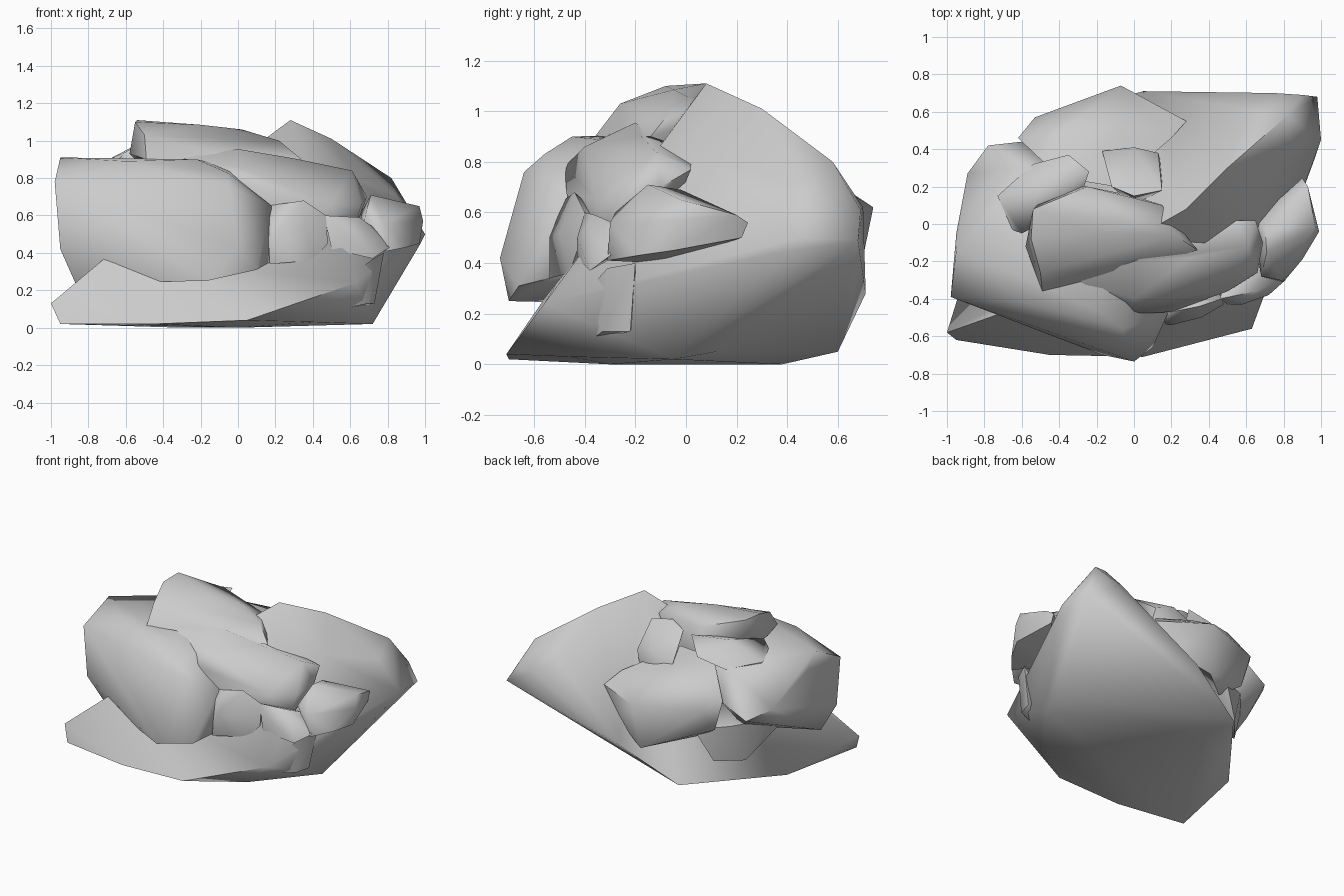
import bpy, bmesh, math


def rock(name, pts, angle=62):
    """One boulder: convex hull of a few corner points, smoothed except at hard edges."""
    bm = bmesh.new()
    for p in pts:
        bm.verts.new(p)
    res = bmesh.ops.convex_hull(bm, input=bm.verts[:])
    junk = [v for v in res["geom_interior"] + res["geom_unused"]
            if isinstance(v, bmesh.types.BMVert)]
    bmesh.ops.delete(bm, geom=list(set(junk)), context='VERTS')
    bmesh.ops.recalc_face_normals(bm, faces=bm.faces[:])
    me = bpy.data.meshes.new(name)
    bm.to_mesh(me)
    bm.free()
    ob = bpy.data.objects.new(name, me)
    bpy.context.collection.objects.link(ob)
    bpy.ops.object.select_all(action='DESELECT')
    ob.select_set(True)
    bpy.context.view_layer.objects.active = ob
    bpy.ops.object.shade_smooth_by_angle(angle=math.radians(angle))
    return ob


# Large sloping base: low lip in front, tall ridge running to the back right
rock("base_rock", [
    (-1, -.58, .13), (-.95, -.62, .02), (-.45, -.70, .02), (.05, -.71, .04),
    (.63, -.56, .24), (.40, -.46, .03), (.72, -.05, .02), (.70, .12, .05), (0, -.3, 0),
    (-.69, -.47, .39), (.28, .08, 1.11), (.50, .30, 1.01), (.82, .58, .80),
    (.62, .12, .80), (.84, .42, .71), (.62, .61, .72),
    (.90, .69, .61), (.98, .68, .49), (1, .45, .50), (.97, .36, .44), (.75, .70, .62),
    (.05, .71, .28), (-.36, .60, .05), (-.30, .38, 0), (-.82, 0, .02)], 75)

# Big overhanging boulder at the front left
rock("front_left_boulder", [
    (-.95, -.14, .91), (-.98, -.39, .78), (-.95, -.39, .42), (-.87, -.32, .24),
    (-.60, -.42, .89), (-.22, -.45, .90), (-.05, -.64, .76), (-.06, -.56, .83),
    (0, -.735, .42), (-.17, -.70, .25), (.10, -.66, .31), (.17, -.50, .35),
    (.18, -.48, .65), (-.55, -.52, .29), (-.95, -.05, .80), (-.89, .27, .62),
    (-.78, .42, .56), (-.60, .44, .66), (-.55, .30, .86), (0, 0, .85),
    (-.6, .2, .4), (-.85, .15, .45)])

# Cap stone on top
rock("top_boulder", [
    (-.54, .08, 1.11), (-.55, -.08, 1.10), (-.50, -.26, 1.03), (-.49, -.36, .90),
    (-.58, -.12, .93), (-.20, -.05, 1.085), (.02, 0, 1.06), (.22, -.06, 1.0),
    (.34, -.14, .90), (.15, .10, .98), (-.10, -.25, .93), (.15, -.20, .90),
    (-.25, .20, 1.03), (-.3, .2, .8), (0, .15, .8), (-.5, .12, .85)])

# Long boulder along the back
rock("back_boulder", [
    (.28, .55, .60), (.20, .46, .69), (-.07, .74, .62), (-.35, .63, .62),
    (-.53, .57, .62), (-.10, .67, .28), (.15, .58, .40), (-.62, .46, .68),
    (-.42, .47, .80), (-.10, .47, .78), (-.4, .25, .86), (-.55, .45, .45),
    (-.1, .2, .85), (-.4, .4, .35)])

# Small blocks between the back boulder and the cap stone
rock("back_block", [
    (-.17, .39, .82), (0, .41, .87), (.13, .38, .83), (.15, .18, .98),
    (0, .15, 1.0), (-.12, .20, .97), (-.1, .4, .6), (.15, .3, .6), (0, .1, .7)])
rock("left_block", [
    (-.73, .15, .88), (-.60, -.05, .94), (-.65, -.03, .89), (-.35, .37, .90),
    (-.24, .28, 1.0), (-.50, .20, 1.0), (-.54, .32, .84), (-.5, .1, .7), (-.3, .1, .8)])

# Small stone under the left overhang at the back
rock("lower_back_stone", [
    (-.80, .08, .40), (-.80, .15, .48), (-.62, .36, .46), (-.40, .48, .42),
    (-.52, .42, .20), (-.66, .25, .18), (-.45, .1, .2), (-.4, .1, .5)])

# Ridge stone behind the front cluster
rock("ridge_boulder", [
    (-.30, -.30, .91), (0, -.20, .955), (0, -.40, .86), (.30, -.18, .905),
    (.61, -.12, .84), (.65, .02, .77), (.55, .02, .79), (.69, -.10, .70),
    (.66, -.26, .66), (.50, -.36, .66), (.20, -.47, .66), (0, -.48, .78),
    (.25, -.44, .45), (.60, -.30, .45), (.4, -.1, .5), (-.1, -.2, .6)])

# Front cluster and right-hand stones
rock("front_middle_stone", [
    (.15, -.48, .65), (.35, -.44, .68), (.47, -.40, .60), (.48, -.43, .45),
    (.40, -.46, .36), (.17, -.54, .34), (.20, -.54, .50), (.36, -.50, .52),
    (.2, -.3, .4), (.4, -.25, .5)])
rock("front_right_stone", [
    (.46, -.40, .60), (.65, -.36, .59), (.72, -.30, .54), (.81, -.30, .43),
    (.72, -.38, .37), (.50, -.43, .42), (.58, -.43, .50), (.5, -.2, .5), (.75, -.15, .5)])
rock("right_stone", [
    (.71, -.15, .71), (.70, -.02, .69), (.97, -.02, .65), (.93, .20, .59),
    (.90, .245, .56), (.90, .22, .50), (.99, -.04, .57), (.97, -.05, .45),
    (.90, -.19, .43), (.80, -.31, .41), (.78, -.30, .56), (.68, -.28, .60),
    (.65, .02, .60), (.65, -.1, .4)])
rock("lower_right_stone", [
    (.55, -.37, .10), (.70, -.33, .13), (.73, -.22, .13), (.74, -.31, .38),
    (.78, -.20, .40), (.60, -.40, .28), (.6, -.2, .2)])
